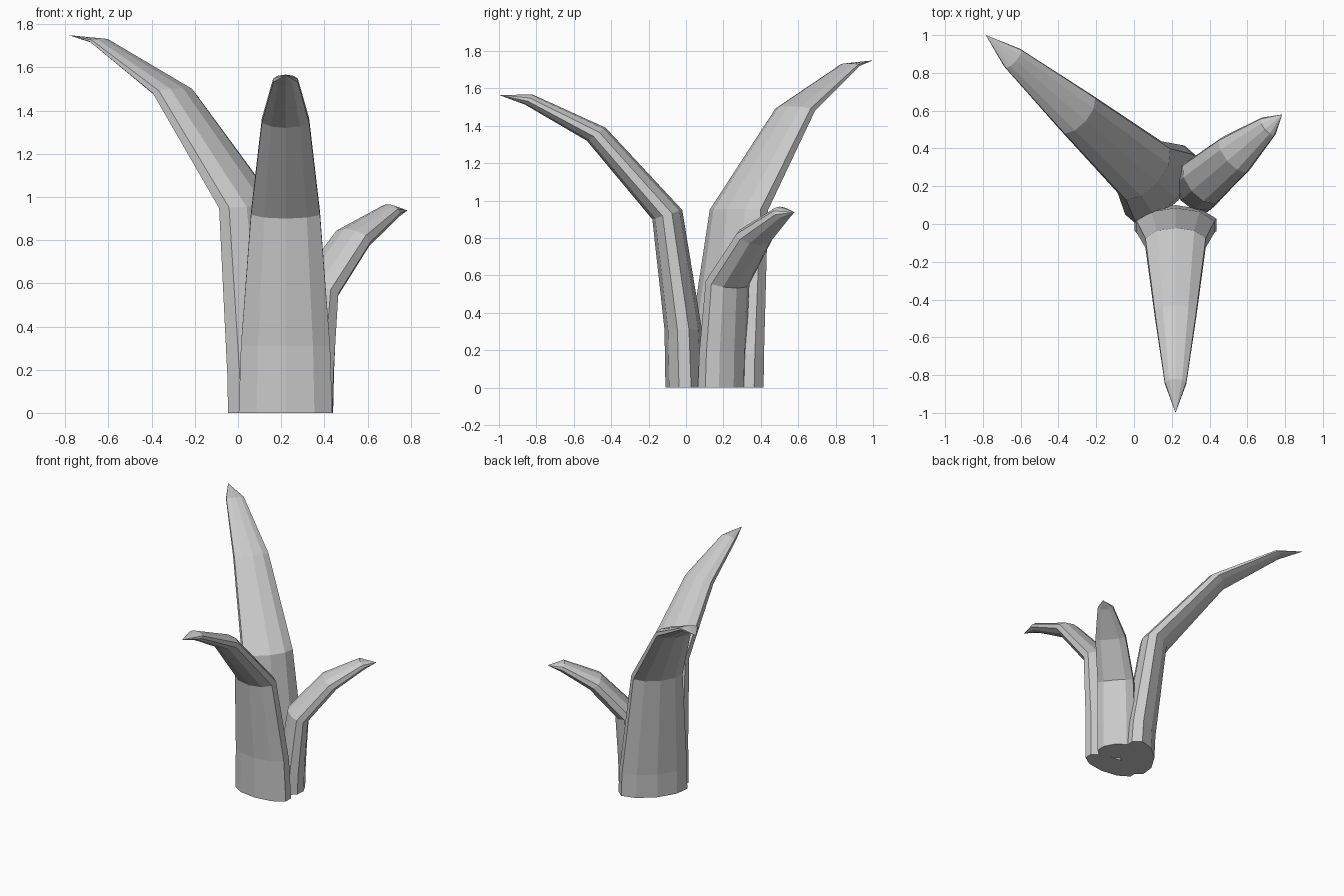
import bpy
import bmesh
from math import cos, sin, pi
from mathutils import Vector

if "Cube" in bpy.data.objects:
    bpy.data.objects.remove(bpy.data.objects["Cube"], do_unlink=True)

SIDES = 10

grey = bpy.data.materials.new("plain_grey")
grey.use_nodes = True
grey.diffuse_color = (0.6, 0.6, 0.6, 1)
grey.node_tree.nodes["Principled BSDF"].inputs["Base Color"].default_value = (0.6, 0.6, 0.6, 1)


def make_leaf(name, base, tip, tip_z, rings):
    """Loft flattened ten-sided rings from base to a pointed tip.
    Each ring: reach, height, half width, half thickness, tilt rise."""
    base, tip = Vector((*base, 0)), Vector((*tip, 0))
    out = (tip - base).normalized()
    side = Vector((-out.y, out.x, 0))
    up = Vector((0, 0, 1))
    bm = bmesh.new()
    loops = []
    for reach, height, width, thick, rise in rings:
        centre = base + out * reach + up * height
        depth = out * thick - up * rise
        loops.append([bm.verts.new(centre + depth * cos(2 * pi * i / SIDES)
                                   + side * width * sin(2 * pi * i / SIDES))
                      for i in range(SIDES)])
    for low, high in zip(loops, loops[1:]):
        for i in range(SIDES):
            j = (i + 1) % SIDES
            bm.faces.new((low[i], low[j], high[j], high[i]))
    # Closed foot and pointed end
    bm.faces.new(loops[0][::-1])
    point = bm.verts.new(tip + up * tip_z)
    for i in range(SIDES):
        bm.faces.new((loops[-1][i], loops[-1][(i + 1) % SIDES], point))
    bmesh.ops.recalc_face_normals(bm, faces=bm.faces)
    mesh = bpy.data.meshes.new(name)
    bm.to_mesh(mesh)
    bm.free()
    mesh.materials.append(grey)
    leaf = bpy.data.objects.new(name, mesh)
    bpy.context.collection.objects.link(leaf)
    return leaf


front_rings = [
    (0, 0, 0.228, 0.105, 0),
    (0.01, 0.31, 0.217, 0.1, 0),
    (0.095, 0.925, 0.168, 0.08, 0.025),
    (0.475, 1.355, 0.115, 0.05, 0.035),
    (0.835, 1.54, 0.06, 0.02, 0.027),
]
tall_rings = [
    (0, 0, 0.253, 0.125, 0),
    (0.01, 0.18, 0.248, 0.122, 0),
    (0.116, 0.95, 0.188, 0.098, 0.006),
    (0.58, 1.487, 0.13, 0.06, 0.018),
    (1.03, 1.724, 0.066, 0.022, 0.01),
]
short_rings = [
    (0, 0, 0.147, 0.1, 0),
    (0.01, 0.19, 0.146, 0.095, 0),
    (0.05, 0.562, 0.14, 0.075, 0.03),
    (0.273, 0.808, 0.118, 0.05, 0.045),
    (0.505, 0.935, 0.06, 0.022, 0.033),
]

# Three leaves growing from one clump
make_leaf("front_leaf", (0.22, -0.005), (0.22, -1.0), 1.565, front_rings)
make_leaf("tall_back_leaf", (0.14, 0.207), (-0.785, 1.0), 1.75, tall_rings)
make_leaf("short_leaf", (0.323, 0.19), (0.785, 0.58), 0.938, short_rings)
